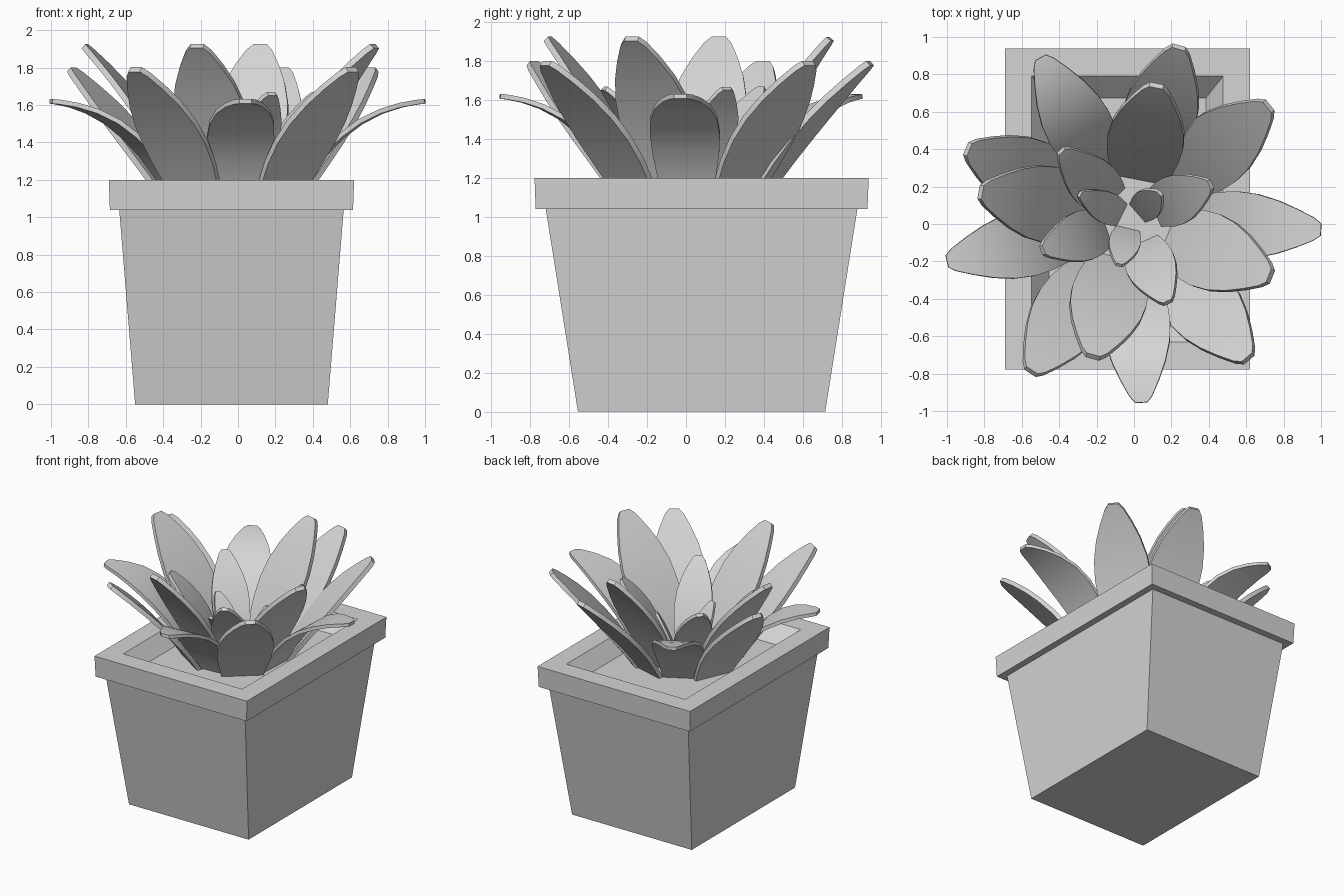
import bpy, bmesh
from mathutils import Vector

cube = bpy.data.objects.get("Cube")
if cube:
    bpy.data.objects.remove(cube, do_unlink=True)

grey = bpy.data.materials.new("light_grey")
grey.use_nodes = True
grey.diffuse_color = (0.66, 0.66, 0.66, 1)
grey.node_tree.nodes["Principled BSDF"].inputs["Base Color"].default_value = (0.66, 0.66, 0.66, 1)

CENTRE = Vector((-0.035, 0.08, 0))
STEM = Vector((-0.02, 0.025, 0))
SOIL = 1.09


def make_object(name, bm):
    bmesh.ops.recalc_face_normals(bm, faces=bm.faces)
    mesh = bpy.data.meshes.new(name)
    bm.to_mesh(mesh)
    bm.free()
    mesh.materials.append(grey)
    obj = bpy.data.objects.new(name, mesh)
    bpy.context.collection.objects.link(obj)
    # Smooth shading with the sharp edges kept
    bpy.ops.object.select_all(action="DESELECT")
    obj.select_set(True)
    bpy.context.view_layer.objects.active = obj
    bpy.ops.object.shade_smooth_by_angle(angle=0.6)


def bridge(bm, rings):
    for low, high in zip(rings, rings[1:]):
        for i in range(4):
            j = (i + 1) % 4
            bm.faces.new((low[i], low[j], high[j], high[i]))
    bm.faces.new(rings[0])
    bm.faces.new(rings[-1])


# Pot: rectangular rings (half width, half depth, height) from base to soil
def build_pot():
    profile = [(0.515, 0.635, 0), (0.6, 0.8, 1.04), (0.65, 0.852, 1.04),
               (0.656, 0.858, 1.2), (0.512, 0.71, 1.2), (0.42, 0.595, SOIL)]
    bm = bmesh.new()
    rings = []
    for hx, hy, z in profile:
        corners = ((-hx, -hy), (hx, -hy), (hx, hy), (-hx, hy))
        rings.append([bm.verts.new(CENTRE + Vector((x, y, z))) for x, y in corners])
    bridge(bm, rings)
    make_object("square_pot", bm)


# Leaf outline: position along the leaf and share of the full width
OUTLINE = [(0, 0.7), (0.15, 0.83), (0.3, 0.95), (0.45, 1), (0.6, 0.95),
           (0.74, 0.79), (0.86, 0.57), (0.96, 0.34), (1, 0.18)]


def build_leaf(name, tip_xy, tip_z, root, bend, width, thickness):
    reach = Vector((*tip_xy, 0)) - STEM
    out = reach.normalized()
    side = Vector((-out.y, out.x, 0))
    # Curved midline in the radial plane
    a = Vector((root, SOIL - 0.03))
    b = Vector(bend)
    c = Vector((reach.length, tip_z))
    bm = bmesh.new()
    rings = []
    for t, share in OUTLINE:
        p = a * (1 - t) ** 2 + b * 2 * t * (1 - t) + c * t * t
        d = ((b - a) * (1 - t) + (c - b) * t).normalized()
        normal = side.cross(out * d.x + Vector((0, 0, d.y))) * thickness / 2
        mid = STEM + out * p.x + Vector((0, 0, p.y))
        half = side * width * share / 2
        rings.append([bm.verts.new(v) for v in
                      (mid - half - normal, mid + half - normal,
                       mid + half + normal, mid - half + normal)])
    bridge(bm, rings)
    make_object(name, bm)


# Leaf rings: name, tip height, root radius, bend point, width, thickness, tips
RINGS = [
    ("outer_leaf", 1.62, 0.31, (0.54, 1.58), 0.36, 0.025,
     [(1, -0.03), (-1, -0.2), (0.04, -0.955), (-0.5, 0.89)]),
    ("middle_leaf", 1.79, 0.33, (0.57, 1.45), 0.4, 0.032,
     [(0.61, -0.72), (-0.55, -0.79), (-0.89, 0.4), (0.24, 0.945), (0.72, 0.63)]),
    ("upper_leaf", 1.915, 0.22, (0.43, 1.55), 0.41, 0.032,
     [(0.73, -0.28), (-0.22, -0.71), (-0.82, 0.17), (0.12, 0.74)]),
    ("inner_leaf", 1.66, 0.14, (0.24, 1.42), 0.27, 0.025,
     [(-0.49, -0.14), (0.18, -0.42), (0.41, 0.21), (-0.39, 0.39)]),
    ("heart_leaf", 1.45, 0.05, (0.12, 1.28), 0.17, 0.02,
     [(-0.29, 0.16), (0.14, 0.165), (-0.08, -0.22)]),
]

build_pot()
for name, tip_z, root, bend, width, thickness, tips in RINGS:
    for n, tip in enumerate(tips, 1):
        build_leaf(f"{name}_{n}", tip, tip_z, root, bend, width, thickness)
